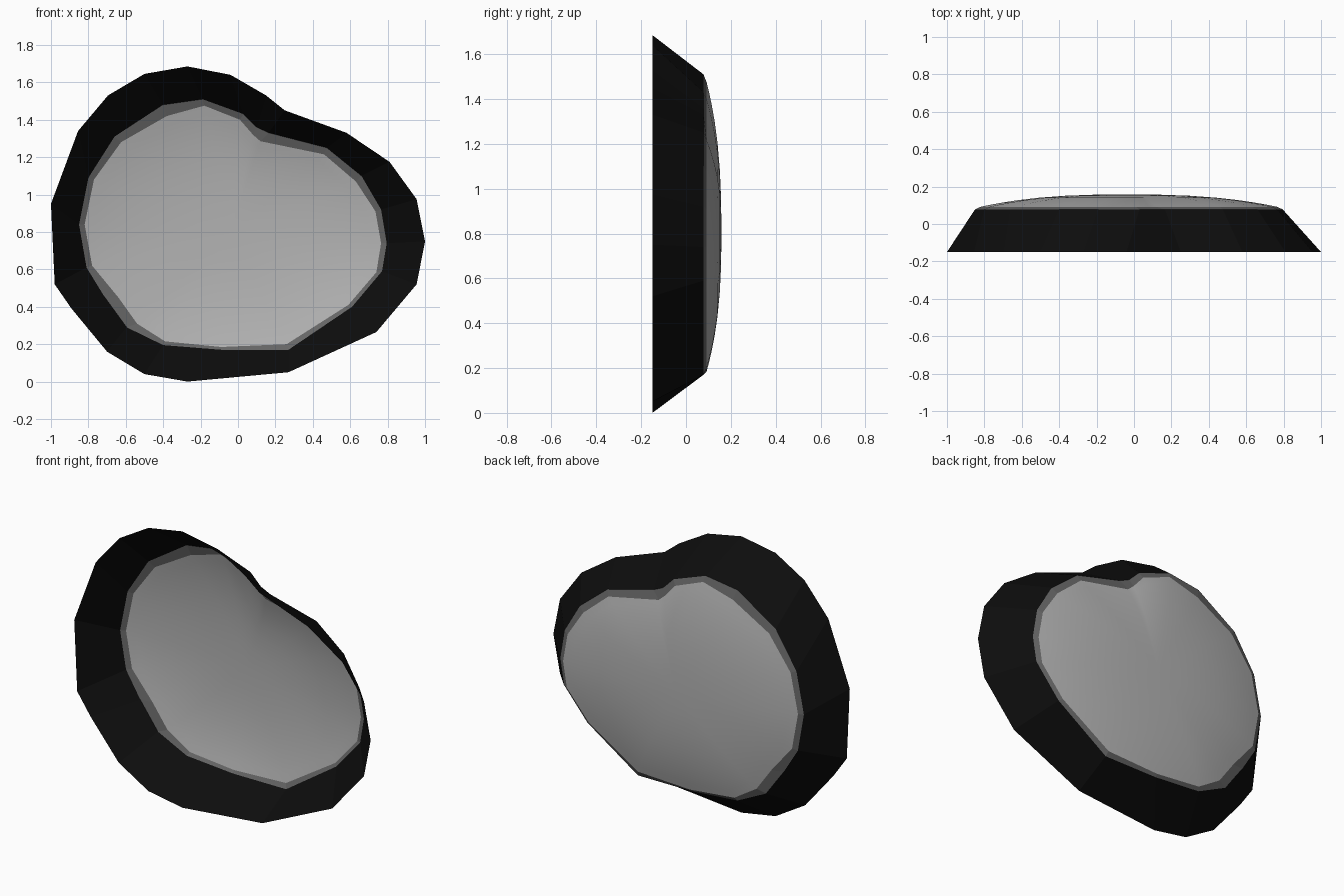
import bpy
import bmesh

default_cube = bpy.data.objects.get("Cube")
if default_cube:
    bpy.data.objects.remove(default_cube, do_unlink=True)


def make_material(name, value):
    material = bpy.data.materials.new(name)
    material.use_nodes = True
    colour = (value, value, value, 1)
    material.diffuse_color = colour
    material.node_tree.nodes["Principled BSDF"].inputs["Base Color"].default_value = colour
    return material


def outline(depth, points):
    """Closed outline in the x-z plane, placed at the given depth."""
    return [(x, depth, z) for x, z in points]


def shrink(loop, centre, factor, depth):
    """Copy of an outline pulled towards the centre."""
    return [(centre[0] + (x - centre[0]) * factor, depth,
             centre[1] + (z - centre[1]) * factor) for x, _, z in loop]


def loft(name, loops, material, tip=None, smooth=False):
    """Open shell through matching outlines, optionally closed to a tip."""
    bm = bmesh.new()
    rings = [[bm.verts.new(point) for point in loop] for loop in loops]
    count = len(rings[0])
    for lower, upper in zip(rings, rings[1:]):
        for i in range(count):
            j = (i + 1) % count
            bm.faces.new((lower[i], lower[j], upper[j], upper[i]))
    if tip:
        top = bm.verts.new(tip)
        last = rings[-1]
        for i in range(count):
            bm.faces.new((last[i], last[(i + 1) % count], top))
    bmesh.ops.recalc_face_normals(bm, faces=bm.faces)
    # Turn the shell so that its bulging side is the outside
    if sum(face.normal.y * face.calc_area() for face in bm.faces) < 0:
        bmesh.ops.reverse_faces(bm, faces=bm.faces)
    for face in bm.faces:
        face.smooth = smooth
    mesh = bpy.data.meshes.new(name)
    bm.to_mesh(mesh)
    bm.free()
    mesh.materials.append(material)
    part = bpy.data.objects.new(name, mesh)
    bpy.context.collection.objects.link(part)
    return part


black = make_material("black", 0.004)
dark_grey = make_material("dark grey", 0.13)
light_grey = make_material("light grey", 0.45)

# Matching outlines, all starting at the upper lobe and running clockwise
rim_edge = outline(-0.15, [
    (-.27, 1.685), (-.04, 1.64), (.15, 1.53), (.25, 1.45), (.58, 1.33),
    (.81, 1.175), (.955, .975), (1, .75), (.955, .52), (.74, .265),
    (.27, .05), (-.27, 0), (-.5, .04), (-.7, .16), (-.89, .39),
    (-.98, .52), (-1, .95), (-.855, 1.34), (-.695, 1.53), (-.5, 1.645)])
band_edge = outline(0.078, [
    (-.19, 1.51), (.03, 1.43), (.1, 1.36), (.165, 1.33), (.475, 1.25),
    (.66, 1.1), (.765, .92), (.795, .74), (.77, .59), (.61, .4),
    (.27, .17), (-.09, .17), (-.4, .195), (-.595, .29), (-.715, .455),
    (-.81, .61), (-.85, .84), (-.8, 1.09), (-.66, 1.31), (-.4, 1.48)])
dome_edge = outline(0.092, [
    (-.18, 1.475), (.01, 1.4), (.08, 1.32), (.12, 1.285), (.46, 1.215),
    (.63, 1.07), (.735, .91), (.765, .74), (.74, .585), (.59, .41),
    (.26, .2), (-.09, .185), (-.39, .215), (-.54, .31), (-.64, .45),
    (-.78, .62), (-.82, .84), (-.77, 1.08), (-.625, 1.28), (-.38, 1.42)])

# Sloping outer wall and the narrow band inside it
loft("outer_rim", [rim_edge, band_edge], black)
loft("inner_band", [band_edge, dome_edge], dark_grey)

# Shallow dome bulging backwards
centre = (-0.04, 0.8)
dome_loops = [dome_edge]
for factor in (.93, .85, .74, .6, .42, .22):
    depth = 0.092 + 0.066 * (1 - factor ** 2.6)
    dome_loops.append(shrink(dome_edge, centre, factor, depth))
loft("dome", dome_loops, light_grey, tip=(centre[0], 0.158, centre[1]), smooth=True)
